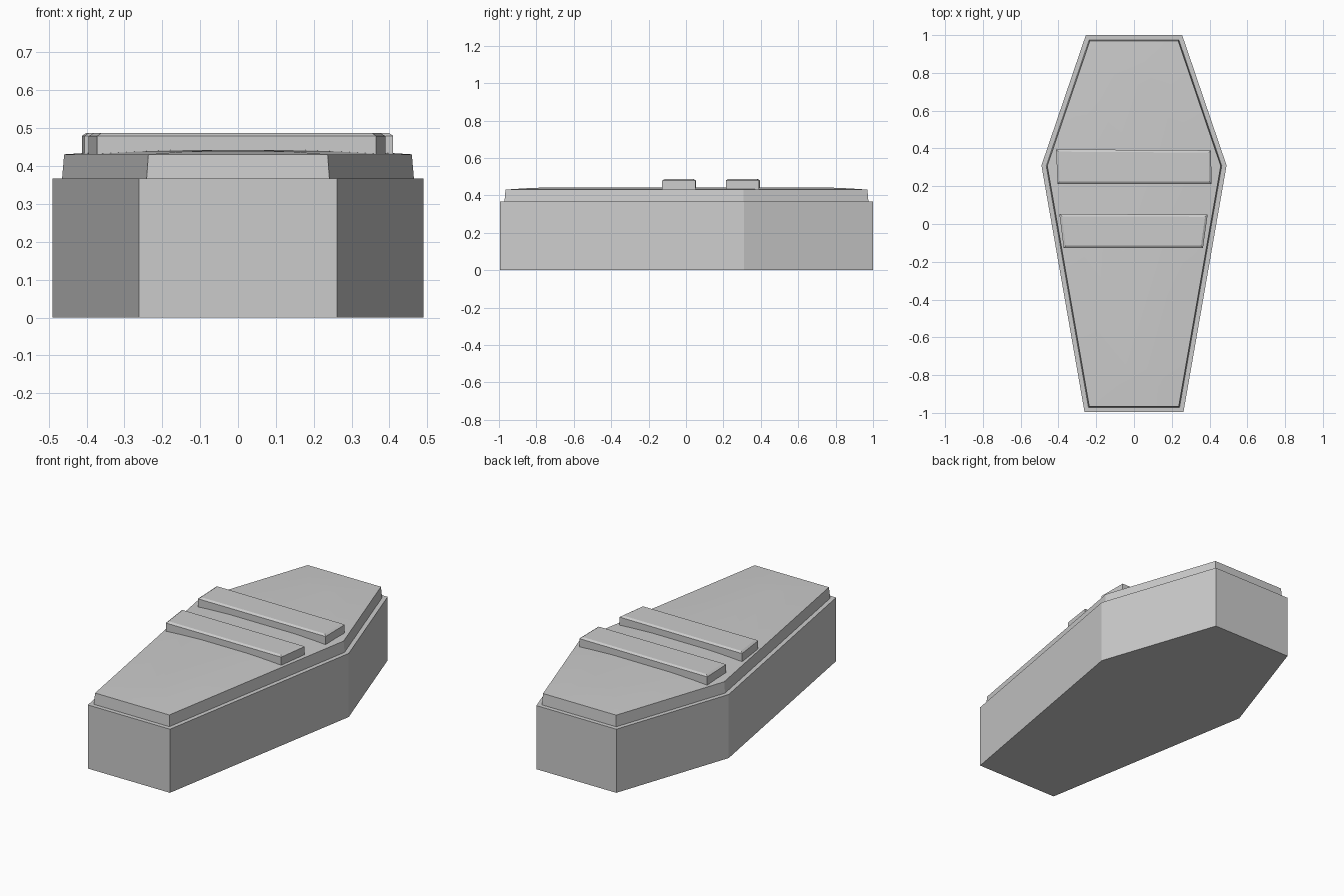
import bpy, bmesh
from mathutils import Vector

if "Cube" in bpy.data.objects:
    bpy.data.objects.remove(bpy.data.objects["Cube"])

# Half outline of the coffin, mirrored into a six-sided ring
HALF = [(0.262, -0.995), (0.49, 0.31), (0.255, 1.0)]
OUTLINE = [Vector(p) for p in HALF] + [Vector((-x, y)) for x, y in reversed(HALF)]


def inset(points, d):
    """Offset a counter-clockwise convex outline inwards by d."""
    out, n = [], len(points)
    for i, p in enumerate(points):
        a = (p - points[i - 1]).normalized()
        b = (points[(i + 1) % n] - p).normalized()
        na, nb = Vector((-a.y, a.x)), Vector((-b.y, b.x))
        out.append(p + (na + nb) * d / (1 + na.dot(nb)))
    return out


def loft(name, layers):
    """Stack outlines (points, z) into a closed solid."""
    bm = bmesh.new()
    rings = [[bm.verts.new((p[0], p[1], z)) for p in pts] for pts, z in layers]
    n = len(rings[0])
    for lo, hi in zip(rings, rings[1:]):
        for i in range(n):
            j = (i + 1) % n
            bm.faces.new((lo[i], lo[j], hi[j], hi[i]))
    bm.faces.new(rings[0][::-1])
    bm.faces.new(rings[-1])
    bmesh.ops.recalc_face_normals(bm, faces=bm.faces)
    me = bpy.data.meshes.new(name)
    bm.to_mesh(me)
    bm.free()
    ob = bpy.data.objects.new(name, me)
    bpy.context.collection.objects.link(ob)
    bpy.context.view_layer.objects.active = ob
    ob.select_set(True)
    bpy.ops.object.shade_smooth_by_angle(angle=0.35)
    ob.select_set(False)
    return ob


# Deep straight-sided box
loft("coffin_body", [(OUTLINE, 0.0), (OUTLINE, 0.367)])

# Inset lid with a shallow crown
loft("coffin_lid", [(inset(OUTLINE, 0.024), 0.36),
                    (inset(OUTLINE, 0.030), 0.431),
                    (inset(OUTLINE, 0.14), 0.438),
                    (inset(OUTLINE, 0.26), 0.443)])


# Two boards nailed across the lid, slightly chamfered on top
def board(name, corners, top):
    pts = [Vector(c) for c in corners]
    loft(name, [(pts, 0.425), (pts, top - 0.008), (inset(pts, 0.012), top)])


board("upper_board", [(-0.405, 0.213), (0.41, 0.213), (0.408, 0.39), (-0.412, 0.395)], 0.488)
board("lower_board", [(-0.372, -0.127), (0.365, -0.127), (0.39, 0.05), (-0.395, 0.053)], 0.487)
